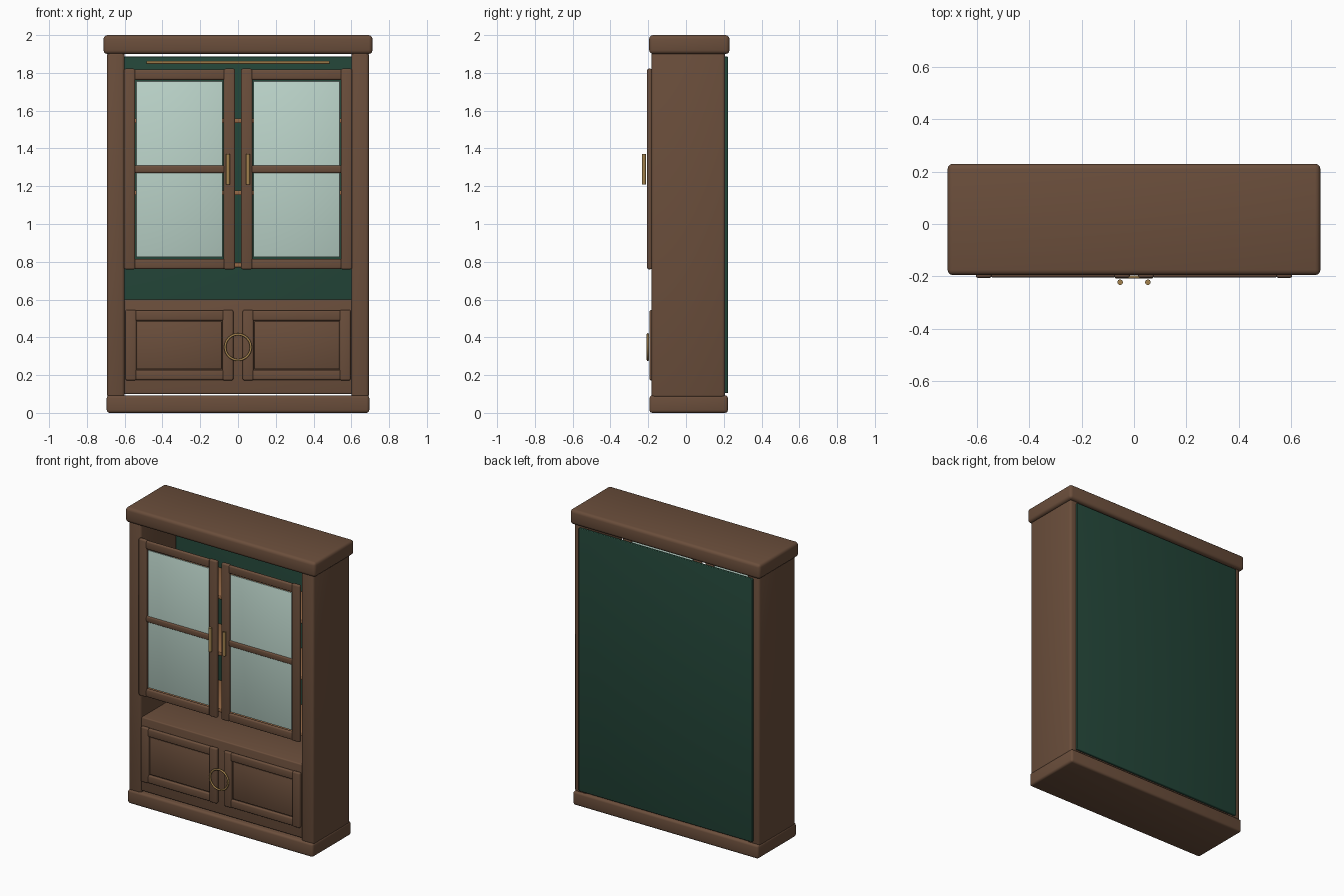
import bpy
import math

if "Cube" in bpy.data.objects:
    bpy.data.objects.remove(bpy.data.objects["Cube"])


def mat(name, rgb):
    m = bpy.data.materials.new(name)
    m.diffuse_color = (*rgb, 1.0)
    m.use_nodes = True
    m.node_tree.nodes["Principled BSDF"].inputs["Base Color"].default_value = m.diffuse_color
    return m


WOOD = mat("brown wood", (0.145, 0.076, 0.044))
GREEN = mat("dark green panel", (0.017, 0.060, 0.040))
GLASS = mat("pale glass", (0.50, 0.66, 0.59))
BRASS = mat("brass", (0.36, 0.22, 0.075))
SHELF = mat("warm shelf wood", (0.30, 0.14, 0.06))


def box(name, x, y, z, material, bevel=0.01, segments=3):
    """Soft-edged box from (min, max) pairs."""
    bpy.ops.mesh.primitive_cube_add(size=1)
    ob = bpy.context.object
    ob.name = name
    for v in ob.data.vertices:
        for i, (lo, hi) in enumerate((x, y, z)):
            v.co[i] = lo if v.co[i] < 0 else hi
    ob.data.materials.append(material)
    ob.data.shade_smooth()
    mod = ob.modifiers.new("soft edges", "BEVEL")
    mod.width = bevel
    mod.segments = segments
    return ob


def rod(name, loc, radius, length, rot=(0, 0, 0)):
    bpy.ops.mesh.primitive_cylinder_add(vertices=24, radius=radius, depth=length,
                                        location=loc, rotation=rot)
    ob = bpy.context.object
    ob.name = name
    ob.data.materials.append(BRASS)
    bpy.ops.object.shade_smooth_by_angle(angle=math.radians(40))


def span(s, a, b):
    """Mirror an x range to side s."""
    return tuple(sorted((s * a, s * b)))


# Carcass
box("base_plinth", (-0.695, 0.695), (-0.193, 0.222), (0, 0.093), WOOD, 0.015)
box("crown", (-0.712, 0.712), (-0.195, 0.23), (1.90, 2.0), WOOD, 0.02)
box("back_panel", (-0.65, 0.65), (0.203, 0.223), (0.105, 1.886), GREEN, 0.005)
box("lower_cabinet", (-0.61, 0.61), (-0.172, 0.203), (0.10, 0.60), WOOD, 0.008)

# Interior shelves and top brass rail
for i, z in enumerate((0.783, 1.165, 1.547)):
    box(f"shelf_{i + 1}", (-0.61, 0.61), (-0.14, 0.2), (z - 0.0125, z + 0.0125), SHELF, 0.004, 2)
rod("top_rail", (0, -0.05, 1.856), 0.008, 0.97, (0, math.pi / 2, 0))

for side, s in (("left", -1), ("right", 1)):
    box(f"{side}_side", span(s, 0.60, 0.693), (-0.183, 0.207), (0.08, 1.91), WOOD, 0.016)

    # Glazed upper door
    dy = (-0.206, -0.18)
    for part, a, b in (("inner", 0.016, 0.076), ("outer", 0.544, 0.604)):
        box(f"{side}_door_{part}_stile", span(s, a, b), dy, (0.76, 1.822), WOOD, 0.009)
    for part, z0, z1 in (("bottom", 0.762, 0.816), ("middle", 1.27, 1.31), ("top", 1.763, 1.818)):
        box(f"{side}_door_{part}_rail", span(s, 0.07, 0.55), (-0.204, -0.181), (z0, z1), WOOD, 0.009)
    box(f"{side}_glass", span(s, 0.081, 0.539), (-0.196, -0.188), (0.825, 1.756), GLASS, 0.002, 2)
    rod(f"{side}_door_handle", (s * 0.053, -0.2225, 1.29), 0.0105, 0.16)

    # Panelled lower door
    for part, a, b in (("inner", 0.025, 0.082), ("outer", 0.538, 0.596)):
        box(f"{side}_cupboard_{part}_stile", span(s, a, b), (-0.193, -0.168), (0.172, 0.545), WOOD, 0.009)
    for part, z0, z1 in (("bottom", 0.174, 0.228), ("top", 0.488, 0.543)):
        box(f"{side}_cupboard_{part}_rail", span(s, 0.075, 0.545), (-0.191, -0.168), (z0, z1), WOOD, 0.009)
    box(f"{side}_cupboard_panel", span(s, 0.086, 0.535), (-0.181, -0.168), (0.232, 0.484), WOOD, 0.004, 2)

# Ring pull on the cupboard
bpy.ops.mesh.primitive_torus_add(major_segments=48, minor_segments=12, major_radius=0.068,
                                 minor_radius=0.006, location=(0, -0.202, 0.348),
                                 rotation=(math.pi / 2, 0, 0))
ring = bpy.context.object
ring.name = "ring_pull"
ring.data.materials.append(BRASS)
ring.data.shade_smooth()
